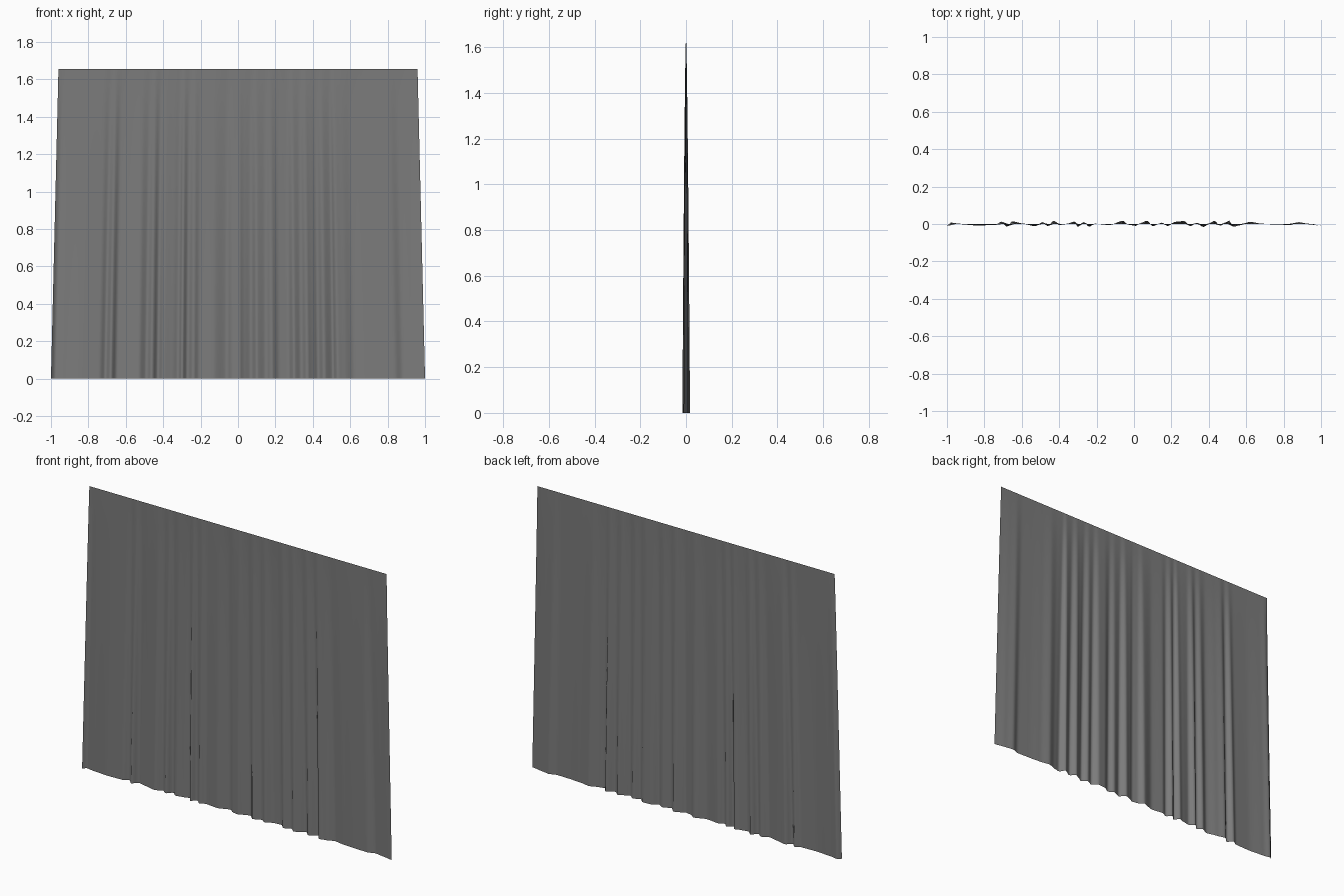
import bpy, bmesh

cube = bpy.data.objects.get("Cube")
if cube:
    bpy.data.objects.remove(cube, do_unlink=True)

HEIGHT, COLS, ROWS = 1.655, 220, 20

# Hem profile: (x, y) of the fold crests and valleys, in hundredths
folds = [(-100, -1), (-98, 0.8), (-94, 0), (-84, -0.8), (-74, -0.5), (-71, 1.3), (-68, -1.5),
         (-65, 1.5), (-60, 0.3), (-53, -1.2), (-49, 1), (-46, -1.3), (-43, 1.9), (-40, -0.6),
         (-35, 0.3), (-32, 1.4), (-30, -1.6), (-27, 1.2), (-24, -1.5), (-21, 0.2), (-13, -0.6),
         (-6, 1.8), (-3, -0.4), (1, -1), (3, 0.3), (7, 1.8), (10, -1.2), (15, 0.8), (18, -1.2),
         (22, 1.2), (27, 1.6), (30, -1.2), (34, 0.8), (37, -1.7), (40, 0), (43, 1.8), (46, -1),
         (51, 1.8), (53, -1.5), (57, -0.6), (62, 1.2), (68, 0.2), (76, -0.3), (84, -0.5),
         (88, 1), (93, 0.2), (100, -1)]


def hem_y(x):
    for (x0, y0), (x1, y1) in zip(folds, folds[1:]):
        if x <= x1:
            t = (x - x0) / (x1 - x0)
            t = 0.5 * t + 0.5 * t * t * (3 - 2 * t)
            return y0 + (y1 - y0) * t
    return folds[-1][1]


# Flat grey fabric
fabric = bpy.data.materials.new("grey fabric")
fabric.use_nodes = True
grey = (0.2, 0.2, 0.2, 1)
fabric.diffuse_color = grey
shader = fabric.node_tree.nodes["Principled BSDF"]
shader.inputs["Base Color"].default_value = grey
shader.inputs["Roughness"].default_value = 0.9

# Hanging sheet: straight at the top rail, pleats deepening towards the hem
bm = bmesh.new()
grid = []
for r in range(ROWS + 1):
    drop = 1 - r / ROWS
    row = []
    for c in range(COLS + 1):
        u = 2 * c / COLS - 1
        x = u * (0.96 + 0.04 * drop)
        y = hem_y(u * 100) / 100 * drop ** 0.65
        row.append(bm.verts.new((x, y, HEIGHT * (1 - drop))))
    grid.append(row)
for low, high in zip(grid, grid[1:]):
    for c in range(COLS):
        bm.faces.new((low[c], low[c + 1], high[c + 1], high[c]))

mesh = bpy.data.meshes.new("curtain")
bm.to_mesh(mesh)
bm.free()
mesh.materials.append(fabric)
mesh.shade_smooth()
curtain = bpy.data.objects.new("curtain", mesh)
bpy.context.collection.objects.link(curtain)
